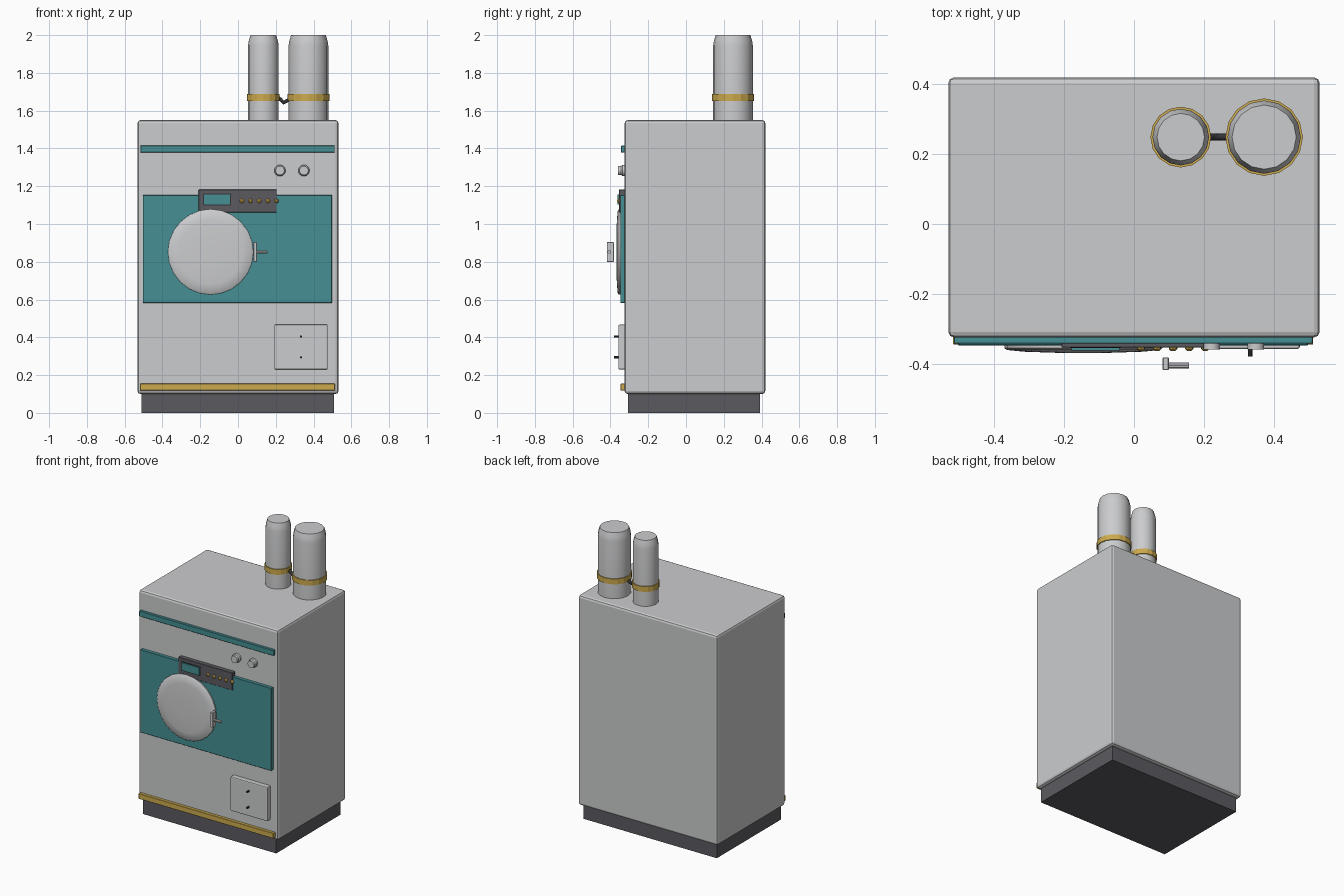
import bpy, bmesh, math
from mathutils import Matrix, Vector

if "Cube" in bpy.data.objects:
    bpy.data.objects.remove(bpy.data.objects["Cube"], do_unlink=True)


def material(name, rgb):
    m = bpy.data.materials.new(name)
    m.use_nodes = True
    colour = (*rgb, 1)
    m.diffuse_color = colour
    m.node_tree.nodes["Principled BSDF"].inputs["Base Color"].default_value = colour
    return m


GREY = material("light grey enamel", (0.6, 0.605, 0.615))
TEAL = material("teal panel", (0.06, 0.275, 0.295))
GOLD = material("brass yellow", (0.6, 0.4, 0.075))
DARK = material("charcoal", (0.105, 0.103, 0.117))
BLACK = material("black rubber", (0.035, 0.035, 0.04))


def finish(name, bm, mat, smooth=True):
    bmesh.ops.recalc_face_normals(bm, faces=bm.faces)
    mesh = bpy.data.meshes.new(name)
    bm.to_mesh(mesh)
    bm.free()
    mesh.materials.append(mat)
    if smooth:
        mesh.polygons.foreach_set("use_smooth", [True] * len(mesh.polygons))
        mesh.set_sharp_from_angle(angle=math.radians(35))
    obj = bpy.data.objects.new(name, mesh)
    bpy.context.collection.objects.link(obj)
    return obj


def box(name, mat, x, y, z, bevel=0.0, segments=2):
    """Box spanning the (low, high) pairs x, y and z."""
    size = [b - a for a, b in (x, y, z)]
    middle = [(a + b) / 2 for a, b in (x, y, z)]
    bm = bmesh.new()
    bmesh.ops.create_cube(bm, size=1, matrix=Matrix.Translation(middle) @ Matrix.Diagonal((*size, 1)))
    if bevel:
        bmesh.ops.bevel(bm, geom=bm.edges[:], offset=bevel, segments=segments,
                        profile=0.5, affect='EDGES')
    return finish(name, bm, mat, smooth=False)


def lathe(name, mat, centre, profile, sides, axis=(0, 0, 1), smooth=True):
    """Closed solid from (radius, distance along axis) pairs."""
    bm = bmesh.new()
    place = Matrix.Translation(centre) @ Vector((0, 0, 1)).rotation_difference(Vector(axis)).to_matrix().to_4x4()
    rings = []
    for r, h in profile:
        angles = [math.tau * i / sides for i in range(sides)]
        rings.append([bm.verts.new(place @ Vector((r * math.cos(a), r * math.sin(a), h))) for a in angles])
    for low, high in zip(rings, rings[1:]):
        for i in range(sides):
            j = (i + 1) % sides
            bm.faces.new((low[i], low[j], high[j], high[i]))
    bm.faces.new(rings[0])
    bm.faces.new(rings[-1])
    return finish(name, bm, mat, smooth)


FRONT = -0.325
OUT = (0, -1, 0)

# Cabinet and plinth
box("cabinet", GREY, (-0.532, 0.532), (FRONT, 0.42), (0.10, 1.55), 0.016)
box("plinth", DARK, (-0.51, 0.507), (-0.307, 0.392), (0, 0.105))

# Front trim
box("top_trim", TEAL, (-0.516, 0.512), (-0.343, -0.32), (1.378, 1.416), 0.002, 1)
box("bottom_trim", GOLD, (-0.518, 0.513), (-0.346, -0.32), (0.118, 0.155), 0.002, 1)
box("front_panel", TEAL, (-0.504, 0.498), (-0.348, -0.32), (0.582, 1.153), 0.002, 1)

# Control panel with screen and buttons
box("control_panel", DARK, (-0.208, 0.205), (-0.354, -0.32), (1.062, 1.183), 0.002, 1)
box("screen_frame", BLACK, (-0.184, -0.037), (-0.356, -0.35), (1.097, 1.161))
box("screen", TEAL, (-0.179, -0.042), (-0.363, -0.35), (1.102, 1.156))
for i in range(5):
    lathe(f"button_{i + 1}", GOLD, (0.02 + 0.046 * i, -0.352, 1.122),
          [(0.012, 0), (0.012, 0.006), (0.006, 0.012)], 8, OUT)

# Knobs
for i, x in enumerate((0.222, 0.349)):
    lathe(f"knob_{i + 1}", GREY, (x, FRONT, 1.283),
          [(0.03, -0.005), (0.03, 0.012), (0.024, 0.018), (0.024, 0.035)], 16, OUT)

# Round door and handle
lathe("door", GREY, (-0.145, -0.34, 0.852),
      [(0.226, 0), (0.226, 0.016), (0.22, 0.021), (0.17, 0.026), (0.08, 0.029)], 24, OUT)
box("handle_plate", GREY, (0.082, 0.1), (-0.419, -0.382), (0.8, 0.904), 0.002, 1)
lathe("handle_rod", GREY, (0.095, -0.406, 0.852), [(0.009, 0), (0.009, 0.062)], 10, (1, 0, 0))

# Service hatch
box("service_hatch", GREY, (0.192, 0.475), (-0.358, -0.32), (0.23, 0.467), 0.006)
for i, z in enumerate((0.294, 0.404)):
    lathe(f"hatch_screw_{i + 1}", BLACK, (0.333, -0.35, z), [(0.006, 0), (0.006, 0.03)], 8, OUT)

# Exhaust pipes with clamp rings
for side, x, r in (("right", 0.134, 0.081), ("left", 0.373, 0.105)):
    lathe(f"{side}_pipe", GREY, (x, 0.249, 0),
          [(r, 1.54), (r, 1.945), (r - 0.004, 1.97), (r - 0.013, 2.0)], 16)
    lathe(f"{side}_clamp", GOLD, (x, 0.249, 0), [(r + 0.006, 1.652), (r + 0.006, 1.689)], 16, smooth=False)

# Sagging cable between the pipes
curve = bpy.data.curves.new("pipe_cable", 'CURVE')
curve.dimensions = '3D'
curve.bevel_depth = 0.01
curve.bevel_resolution = 2
spline = curve.splines.new('POLY')
path = [(0.205, 1.672), (0.225, 1.66), (0.242, 1.642), (0.258, 1.652), (0.275, 1.66)]
spline.points.add(len(path) - 1)
for point, (x, z) in zip(spline.points, path):
    point.co = (x, 0.249, z, 1)
curve.use_fill_caps = True
curve.materials.append(BLACK)
bpy.context.collection.objects.link(bpy.data.objects.new("pipe_cable", curve))
